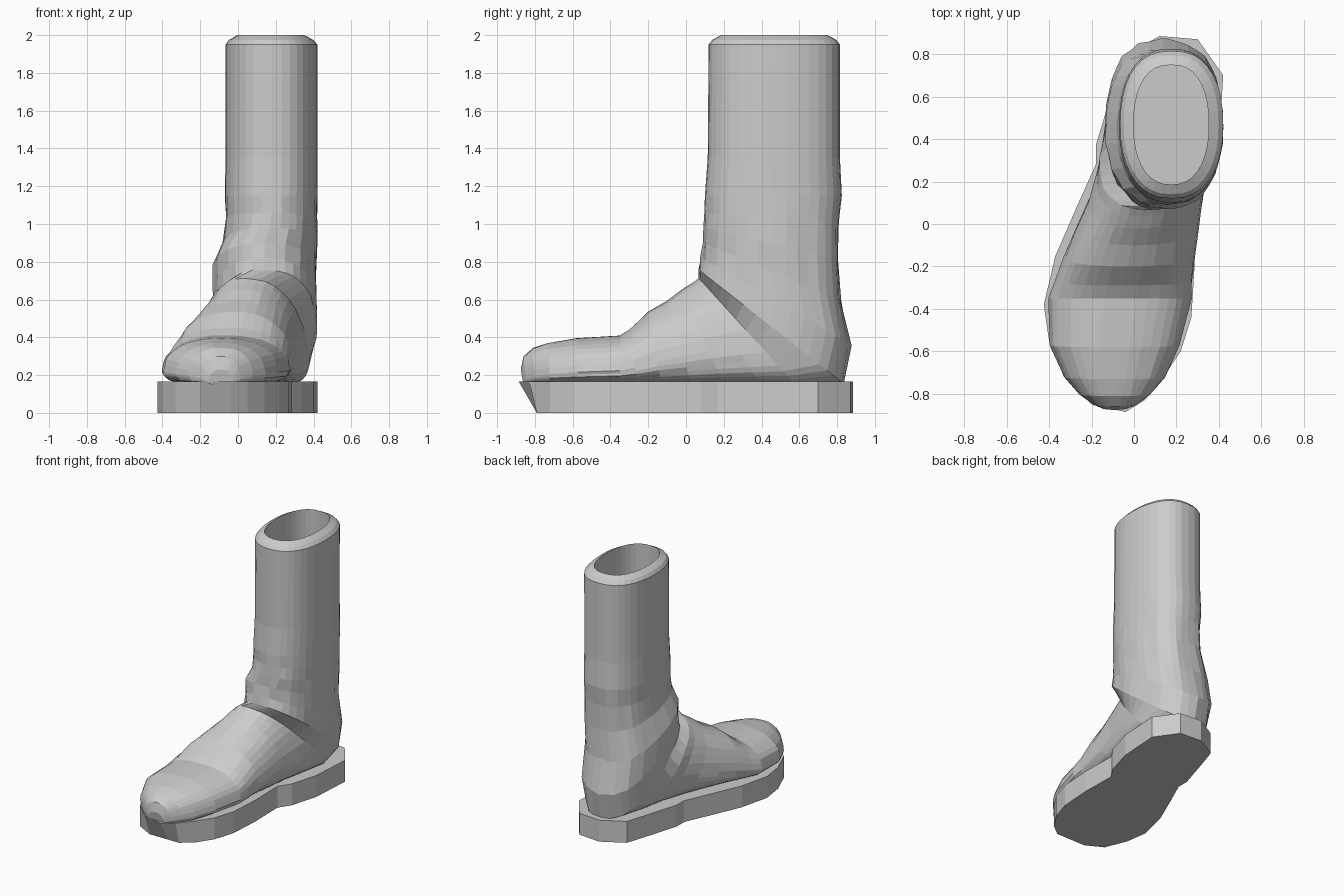
import bpy, bmesh, math, random

random.seed(4)
cube = bpy.data.objects.get("Cube")
if cube:
    bpy.data.objects.remove(cube)

SEGMENTS = 36
SHAFT_X = 0.175
SOLE_TOP = 0.165

grey = bpy.data.materials.new("boot grey")
grey.use_nodes = True
colour = (0.6, 0.6, 0.6, 1)
grey.diffuse_color = colour
grey.node_tree.nodes["Principled BSDF"].inputs["Base Color"].default_value = colour


def loft(name, rings):
    """Skin a list of equally long point rings and close both ends."""
    bm = bmesh.new()
    loops = [[bm.verts.new(point) for point in ring] for ring in rings]
    for lower, upper in zip(loops, loops[1:]):
        for i in range(len(lower)):
            j = (i + 1) % len(lower)
            bm.faces.new((lower[i], lower[j], upper[j], upper[i]))
    bm.faces.new(loops[0])
    bm.faces.new(loops[-1])
    bmesh.ops.recalc_face_normals(bm, faces=bm.faces)
    mesh = bpy.data.meshes.new(name)
    bm.to_mesh(mesh)
    bm.free()
    mesh.materials.append(grey)
    bpy.context.collection.objects.link(bpy.data.objects.new(name, mesh))


def power(value, exponent):
    return math.copysign(abs(value) ** exponent, value)


def section(front, back, x_front, x_back, half, boxy, widest=0.5, crease=0):
    """Tilted rounded ring from a front/top to a back/bottom point; widest sets where it bulges."""
    ring = []
    for i in range(SEGMENTS):
        angle = math.tau * i / SEGMENTS
        side, along = math.cos(angle), math.sin(angle)
        wobble = 1 + random.uniform(-crease, crease)
        reach = widest if along > 0 else 1 - widest
        t = widest - reach * power(along, 0.9) * wobble
        roundness = boxy if along < 0 else 0.85
        x = x_front + (x_back - x_front) * t + half * power(side, roundness) * wobble
        y = front[0] + (back[0] - front[0]) * t
        z = front[1] + (back[1] - front[1]) * t
        ring.append((x, y, z))
    return ring


def foot_centre(y):
    """The foot swings outward from the heel towards the toe."""
    t = min(max((y + 0.6) / 1.3, 0), 1)
    return -0.09 + 0.25 * t * t * (3 - 2 * t)


def foot_half_width(y):
    """Elliptical toe, then a gentle taper to the heel."""
    ball = y + 0.35
    if ball < 0:
        return 0.335 * math.sqrt(1 - (ball / 0.52) ** 2)
    return max(0.335 - 0.125 * ball, 0.258)


# Foot: top y, top z and sole y of each section, from toe to instep
foot = [
    (-0.875, 0.23, -0.86), (-0.86, 0.3, -0.845), (-0.81, 0.345, -0.8),
    (-0.73, 0.37, -0.72), (-0.58, 0.395, -0.57), (-0.35, 0.41, -0.35),
    (-0.29, 0.45, -0.26), (-0.2, 0.535, -0.13), (-0.1, 0.59, 0.03),
    (-0.02, 0.65, 0.2), (0.04, 0.69, 0.4), (0.07, 0.71, 0.58),
]
rings = []
for i, (top_y, top_z, sole_y) in enumerate(foot):
    rings.append(section((top_y, top_z), (sole_y, 0.15),
                         foot_centre(top_y), foot_centre(sole_y),
                         foot_half_width(sole_y), 0.45,
                         0.8 - 0.017 * i, 0.012))

# Ankle and shaft: front y, z, back y, z and half width, from heel to collar
ankle = [
    (0.065, 0.76, 0.83, 0.16, 0.272), (0.08, 0.82, 0.87, 0.36, 0.275),
    (0.09, 0.9, 0.82, 0.6, 0.275), (0.095, 0.98, 0.81, 0.82, 0.25),
    (0.1, 1.06, 0.815, 1.01, 0.243), (0.1, 1.15, 0.825, 1.15, 0.245),
    (0.115, 1.35, 0.815, 1.35, 0.243), (0.12, 1.95, 0.815, 1.95, 0.243),
]
for front_y, front_z, back_y, back_z, half in ankle:
    centre = SHAFT_X - 1.2 * (half - 0.245)
    crease = 0.018 if front_z < 1.1 else 0
    rings.append(section((front_y, front_z), (back_y, back_z),
                         centre, centre, half, 0.8, crease=crease))

# Collar bevel and lining: inset from the shaft wall, and height
for inset, z in ((0.02, 1.975), (0.066, 2), (0.066, 0.75)):
    rings.append(section((0.12 + inset, z), (0.815 - inset, z),
                         SHAFT_X, SHAFT_X, 0.243 - inset, 0.8))
loft("boot_upper", rings)

# Sole: one outline from the heel round the toe, cut off straight underneath
outline = [
    (0.12, 0.885), (-0.05, 0.79), (-0.11, 0.6), (-0.18, 0.37), (-0.18, 0.28),
    (-0.27, 0.08), (-0.37, -0.15), (-0.425, -0.38), (-0.4, -0.55), (-0.33, -0.72),
    (-0.2, -0.85), (-0.04, -0.885), (0.05, -0.83), (0.14, -0.72), (0.22, -0.6),
    (0.27, -0.44), (0.285, -0.2), (0.28, 0.08), (0.34, 0.17), (0.4, 0.38),
    (0.42, 0.7), (0.3, 0.87),
]
loft("sole", [
    [(x, max(y, -0.79), 0) for x, y in outline],
    [(x, y, SOLE_TOP) for x, y in outline],
])
